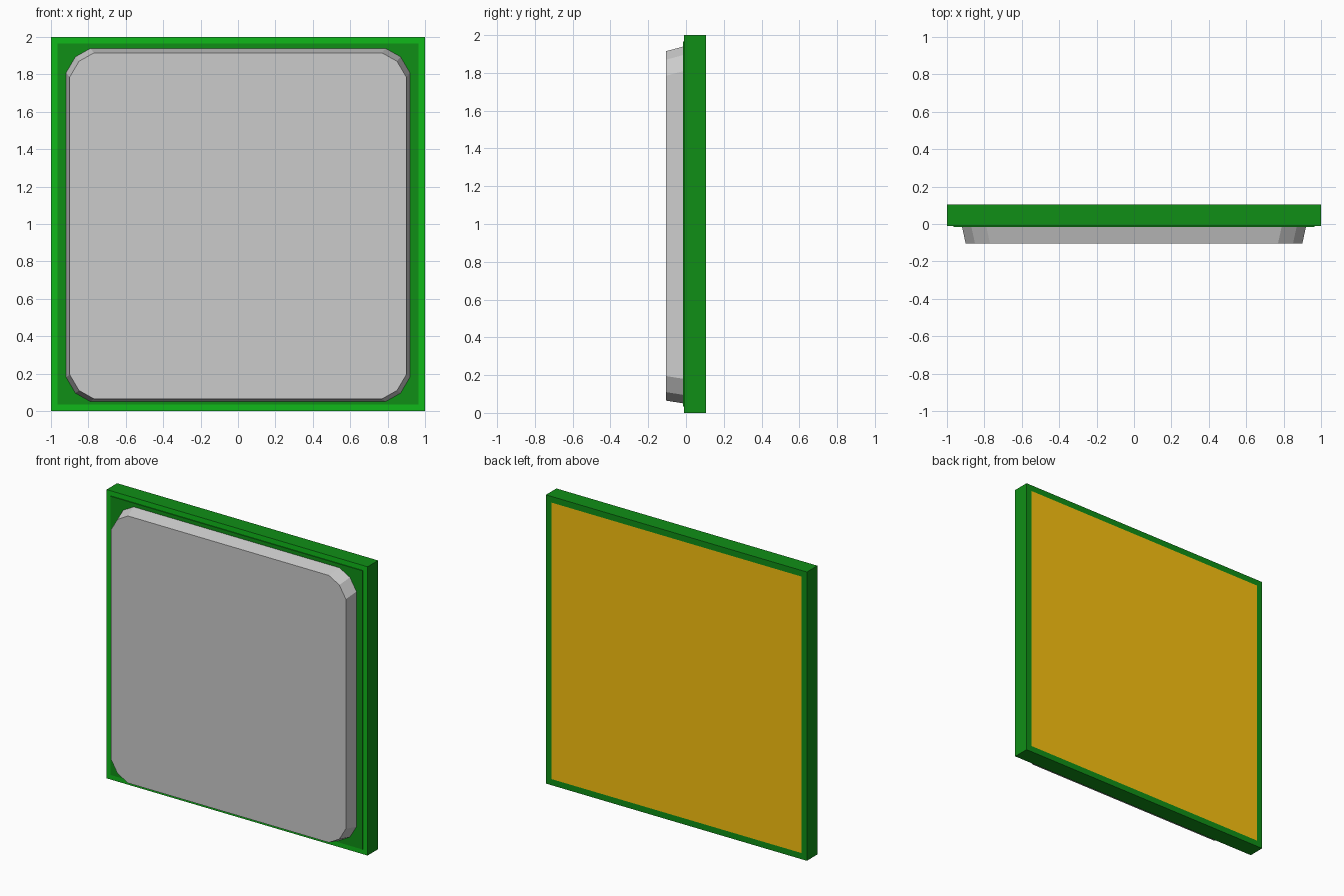
import bpy, bmesh

if "Cube" in bpy.data.objects:
    bpy.data.objects.remove(bpy.data.objects["Cube"])


def material(name, rgb):
    m = bpy.data.materials.new(name)
    m.diffuse_color = (*rgb, 1)
    m.use_nodes = True
    m.node_tree.nodes["Principled BSDF"].inputs["Base Color"].default_value = m.diffuse_color
    return m


dark_green = material("dark_green", (0.005, 0.275, 0.008))
bright_green = material("bright_green", (0.005, 0.48, 0.01))
gold = material("gold", (0.95, 0.54, 0.005))


def finish(name, bm, mats):
    bmesh.ops.recalc_face_normals(bm, faces=bm.faces[:])
    me = bpy.data.meshes.new(name)
    bm.to_mesh(me)
    bm.free()
    for m in mats:
        me.materials.append(m)
    ob = bpy.data.objects.new(name, me)
    bpy.context.collection.objects.link(ob)
    return ob


def loft(bm, front, back, y_front, y_back):
    """Solid between two matching x-z outlines."""
    f = [bm.verts.new((x, y_front, z)) for x, z in front]
    b = [bm.verts.new((x, y_back, z)) for x, z in back]
    front_face, back_face = bm.faces.new(f), bm.faces.new(b[::-1])
    for i in range(len(f)):
        j = (i + 1) % len(f)
        bm.faces.new((f[i], b[i], b[j], f[j]))
    return front_face, back_face


def square(h):
    return [(-h, 1 - h), (-h, 1 + h), (h, 1 + h), (h, 1 - h)]


def cut_corner(hx, z0, z1, cuts):
    """Rectangle whose corners are each cut by two facets."""
    right = [(hx - dx, z0 + dz) for dx, dz in cuts]
    right += [(hx - dx, z1 - dz) for dx, dz in reversed(cuts)]
    return right + [(-x, z) for x, z in reversed(right)]


# Circuit board: bright front rim, gold contact field on the back
bm = bmesh.new()
front, back = loft(bm, square(1), square(1), -0.01, 0.105)
front.material_index = 1
bmesh.ops.recalc_face_normals(bm, faces=bm.faces[:])
bmesh.ops.inset_individual(bm, faces=[back], thickness=0.06)
back.material_index = 2
for f in bm.faces:
    if f not in (front, back):
        f.material_index = 0
finish("circuit_board", bm, [dark_green, bright_green, gold])

# Slightly raised dark panel on the front
bm = bmesh.new()
loft(bm, square(0.965), square(0.965), -0.016, 0.0)
finish("front_panel", bm, [dark_green])

# Metal heat spreader with tapered sides
bm = bmesh.new()
cuts = [(0.13, 0), (0.05, 0.045), (0, 0.13)]
loft(bm, cut_corner(0.90, 0.065, 1.915, cuts),
     cut_corner(0.92, 0.05, 1.94, cuts), -0.105, -0.012)
finish("heat_spreader", bm, [])
